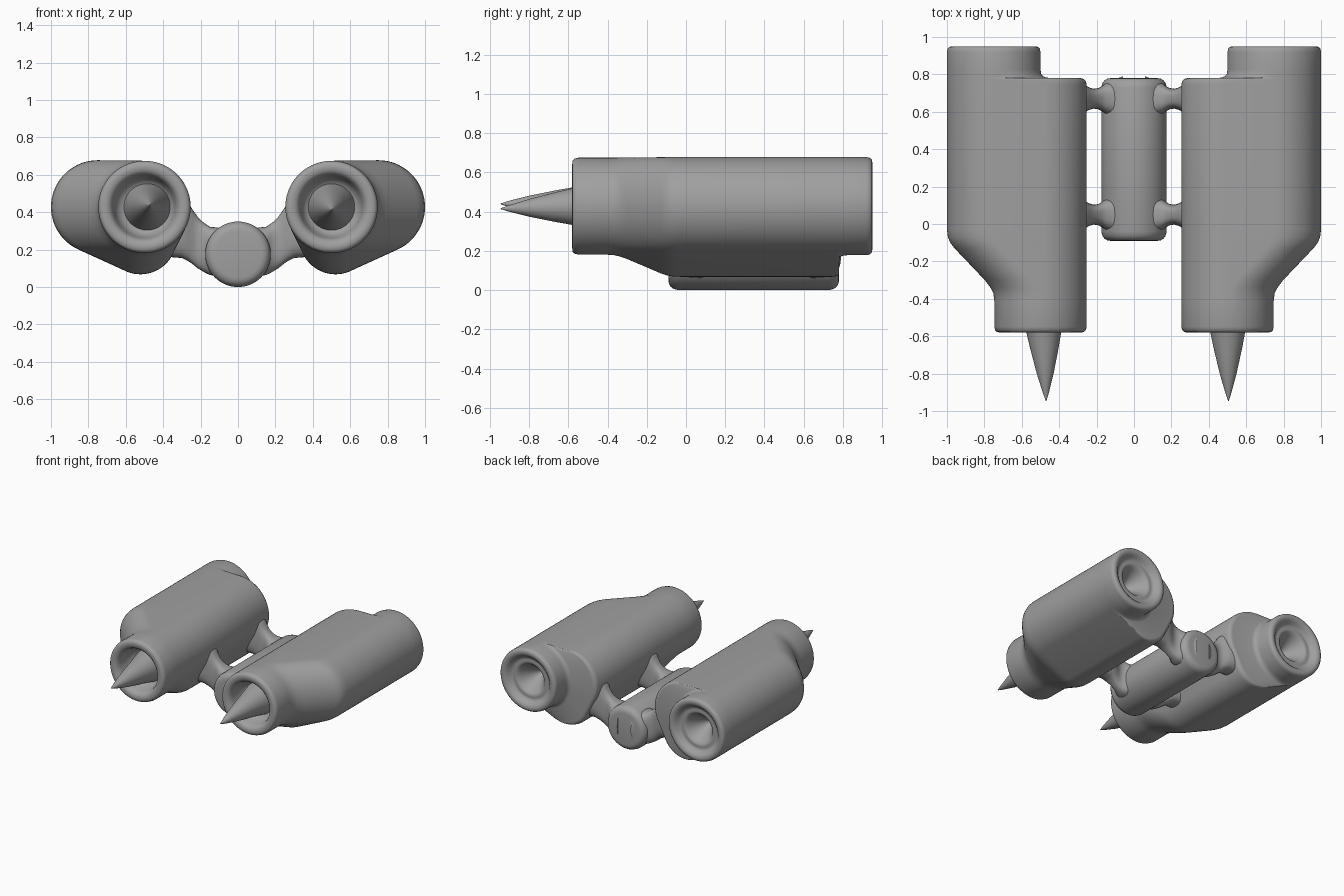
import bpy, bmesh, math
from mathutils import Vector

if "Cube" in bpy.data.objects:
    bpy.data.objects.remove(bpy.data.objects["Cube"])

N = 72
EYE = (0.5, 0.428, 0.247)      # circles in the x-z plane: x, z, radius
LENS = (0.75, 0.428, 0.25)
LOBE = (0.522, 0.262, 0.194)

GREY = bpy.data.materials.new("dark_grey")
GREY.diffuse_color = (0.35, 0.35, 0.35, 1)
GREY.use_nodes = True
GREY.node_tree.nodes["Principled BSDF"].inputs["Base Color"].default_value = GREY.diffuse_color


def outline(y, circles):
    """Rounded hull around circles, one point per direction."""
    pts = []
    for i in range(N):
        a = 2 * math.pi * i / N
        c, s = math.cos(a), math.sin(a)
        x, z, r = max(circles, key=lambda k: k[0] * c + k[1] * s + k[2])
        pts.append(Vector((x + r * c, y, z + r * s)))
    return pts


def circle(y, r, x, z):
    return outline(y, [(x, z, r)])


def blend(y, a, b, t):
    return [Vector((p.x + (q.x - p.x) * t, y, p.z + (q.z - p.z) * t)) for p, q in zip(a, b)]


def shift(y, a, b, dist):
    """Move outline a towards b by at most dist, never past halfway."""
    out = []
    for p, q in zip(a, b):
        d = Vector((q.x - p.x, 0, q.z - p.z))
        step = min(dist, d.length * 0.45 * dist / 0.035)
        if d.length > 1e-6:
            d = d.normalized() * step
        out.append(Vector((p.x + d.x, y, p.z + d.z)))
    return out


def loft(name, rings, side=1, angle=35):
    bm = bmesh.new()
    rows = [[bm.verts.new((p.x * side, p.y, p.z)) for p in ring] for ring in rings]
    n = len(rows[0])
    for a, b in zip(rows, rows[1:]):
        for i in range(n):
            j = (i + 1) % n
            bm.faces.new((a[i], a[j], b[j], b[i]))
    bm.faces.new(rows[0])
    bm.faces.new(rows[-1])
    bmesh.ops.remove_doubles(bm, verts=bm.verts[:], dist=1e-5)
    bmesh.ops.recalc_face_normals(bm, faces=bm.faces[:])
    me = bpy.data.meshes.new(name)
    bm.to_mesh(me)
    bm.free()
    me.materials.append(GREY)
    ob = bpy.data.objects.new(name, me)
    bpy.context.collection.objects.link(ob)
    bpy.ops.object.select_all(action='DESELECT')
    ob.select_set(True)
    bpy.context.view_layer.objects.active = ob
    bpy.ops.object.shade_smooth_by_angle(angle=math.radians(angle))
    return ob


def barrel(name, side):
    eye = outline(0, [EYE])
    lens = outline(0, [LENS])
    hull = outline(0, [EYE, LENS, LOBE])
    rings = []
    # hollow eyepiece and its rounded rim
    for y, r in [(-.44, .10), (-.45, .135), (-.49, .158), (-.54, .168), (-.565, .178),
                 (-.578, .195), (-.58, .215), (-.578, .232), (-.568, .242), (-.55, .247)]:
        rings.append(circle(y, r, EYE[0], EYE[1]))
    # shoulder widening into the prism housing
    for y, t in [(-.41, 0), (-.37, .02), (-.34, .08), (-.30, .2), (-.13, .84),
                 (-.10, .93), (-.07, .98), (-.03, 1)]:
        rings.append(blend(y, eye, hull, t))
    # rounded back edge of the housing, stepping in to the front tube
    for y, d in [(.745, 0), (.765, .006), (.776, .016), (.78, .035)]:
        rings.append(shift(y, hull, lens, d))
    for y, d in [(.782, .035), (.79, .014), (.803, .004), (.825, 0)]:
        rings.append(shift(y, lens, hull, d))
    # objective rim with a stepped conical recess
    for y, r in [(.92, .25), (.938, .246), (.947, .237), (.95, .222), (.947, .205),
                 (.935, .19), (.918, .176), (.908, .163), (.908, .148), (.91, .135),
                 (.904, .12), (.885, .105), (.82, .06), (.76, .02), (.74, .004)]:
        rings.append(circle(y, r, LENS[0], LENS[1]))
    loft(name, rings, side, 60)


def spike(name, side, tip_x, tip_z):
    rings = []
    for y, r in [(-.43, .128), (-.58, .093), (-.66, .077), (-.80, .045), (-.90, .017), (-.945, .002)]:
        t = max(0, (-.5 - y) / .445)
        x = .485 + (tip_x - .485) * t if side < 0 else .5 + (tip_x - .5) * t
        rings.append(circle(y, r, x, .428 + (tip_z - .428) * t))
    loft(name, rings, side)


def arm(name, side, yc):
    rings = []
    # x, bottom, top, half thickness
    for x, lo, hi, h in [(.06, .06, .31, .12), (.11, .055, .318, .10), (.15, .065, .322, .085),
                         (.17, .073, .335, .068),
                         (.19, .085, .35, .057), (.215, .10, .375, .053), (.24, .12, .41, .06),
                         (.265, .138, .45, .075), (.30, .155, .48, .09), (.36, .16, .50, .10)]:
        ring = []
        for i in range(40):
            a = 2 * math.pi * i / 40
            c, s = math.cos(a), math.sin(a)
            c = math.copysign(abs(c) ** .7, c)
            s = math.copysign(abs(s) ** .7, s)
            ring.append(Vector((x, yc + h * c, (lo + hi) / 2 + (hi - lo) / 2 * s)))
        rings.append(ring)
    loft(name, rings, side, 60)


# barrels, eyepiece spikes and hinge arms on both sides
for label, side, tip_x, tip_z in [("left", -1, .47, .44), ("right", 1, .505, .415)]:
    barrel(label + "_barrel", side)
    spike(label + "_eyepiece_spike", side, tip_x, tip_z)
    arm(label + "_front_hinge_arm", side, .05)
    arm(label + "_rear_hinge_arm", side, .67)

# central hinge cylinder with rounded ends
loft("hinge", [circle(y, r, 0, .175) for y, r in
               [(-.09, .125), (-.087, .143), (-.078, .158), (-.063, .169), (-.04, .175),
                (.73, .175), (.753, .169), (.768, .158), (.777, .143), (.78, .125)]])
